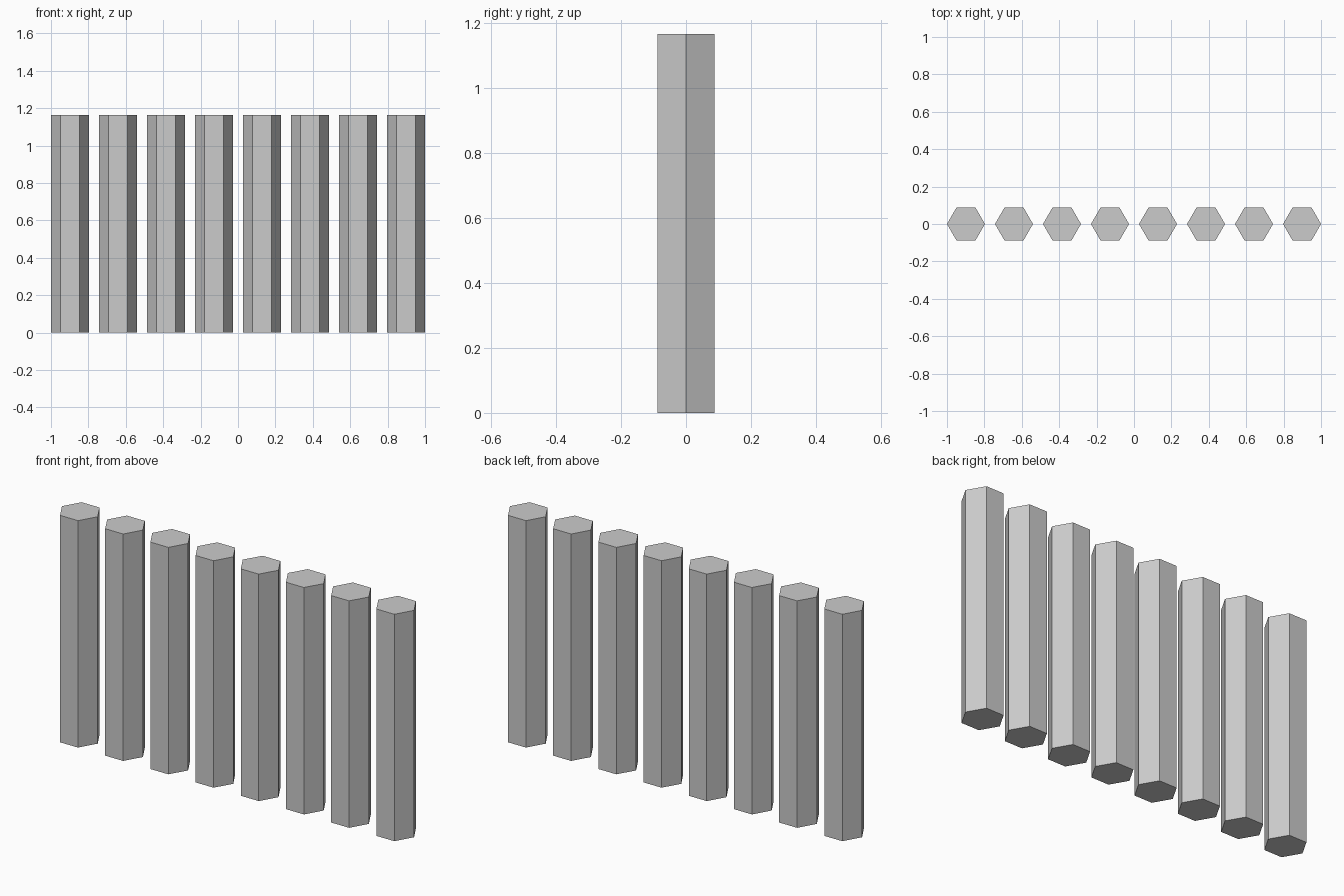
import bpy

cube = bpy.data.objects.get("Cube")
if cube:
    bpy.data.objects.remove(cube, do_unlink=True)

COUNT = 8
RADIUS = 0.1016
HEIGHT = 1.165

# Plain grey material
grey = bpy.data.materials.new("grey")
grey.use_nodes = True
colour = (0.6, 0.6, 0.6, 1)
grey.diffuse_color = colour
for node in grey.node_tree.nodes:
    if node.type == "BSDF_PRINCIPLED":
        node.inputs["Base Color"].default_value = colour

# Row of hexagonal posts, corners pointing along x
first = -1 + RADIUS
pitch = -2 * first / (COUNT - 1)
for i in range(COUNT):
    bpy.ops.mesh.primitive_cylinder_add(
        vertices=6, radius=RADIUS, depth=HEIGHT,
        location=(first + i * pitch, 0, HEIGHT / 2))
    post = bpy.context.object
    post.name = f"hexagonal_post_{i + 1}"
    # Turn the mesh so a corner lies on the x axis
    post.rotation_euler.z = 0.5235988
    bpy.ops.object.transform_apply(location=False, rotation=True, scale=False)
    post.data.materials.append(grey)
